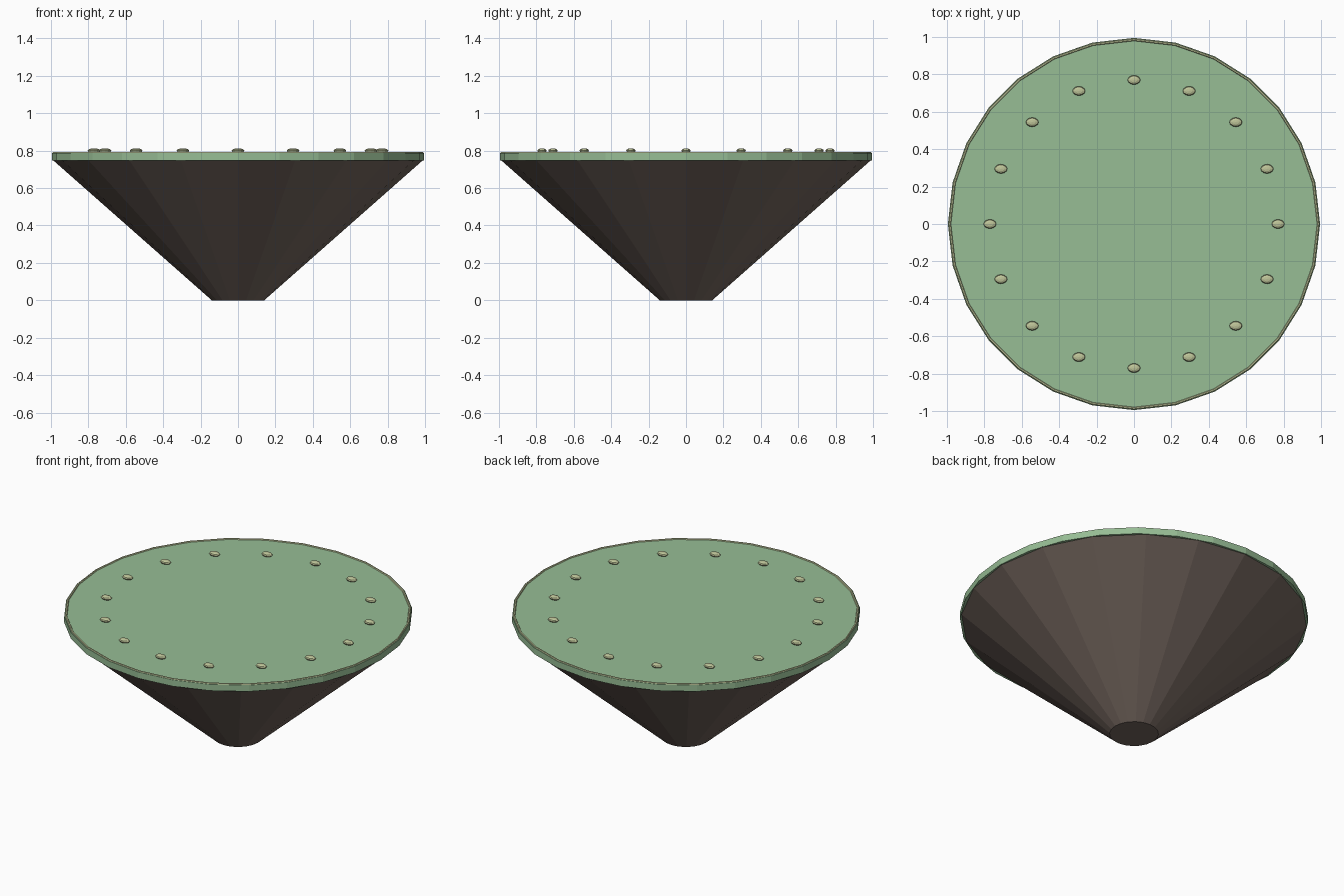
import bpy
import math

if "Cube" in bpy.data.objects:
    bpy.data.objects.remove(bpy.data.objects["Cube"])


def material(name, rgb):
    m = bpy.data.materials.new(name)
    m.diffuse_color = (*rgb, 1)
    m.use_nodes = True
    m.node_tree.nodes["Principled BSDF"].inputs["Base Color"].default_value = m.diffuse_color
    return m


green = material("green", (0.31, 0.51, 0.30))
brown = material("brown", (0.17, 0.13, 0.11))
pale = material("pale", (0.52, 0.56, 0.32))


def finish(name, mat):
    ob = bpy.context.object
    ob.name = name
    ob.data.materials.append(mat)
    return ob


# Tapered earth body
bpy.ops.mesh.primitive_cone_add(vertices=20, radius1=0.14, radius2=0.99,
                                depth=0.75, location=(0, 0, 0.375))
finish("tapered_base", brown)

# Flat top slab
bpy.ops.mesh.primitive_cylinder_add(vertices=28, radius=0.995, depth=0.04,
                                    location=(0, 0, 0.768))
finish("top_disc", green)

# Thin trim around the upper edge
bpy.ops.mesh.primitive_torus_add(major_segments=28, minor_segments=6,
                                 major_radius=0.985, minor_radius=0.007,
                                 location=(0, 0, 0.787),
                                 rotation=(0, 0, math.pi / 2))
finish("rim_trim", pale)

# Ring of small flattened pebbles
for i in range(16):
    a = math.tau * i / 16
    bpy.ops.mesh.primitive_uv_sphere_add(
        segments=12, ring_count=6, radius=1,
        location=(0.77 * math.cos(a), 0.77 * math.sin(a), 0.80))
    ob = finish(f"pebble_{i + 1}", pale)
    ob.scale = (0.034, 0.025, 0.013)
